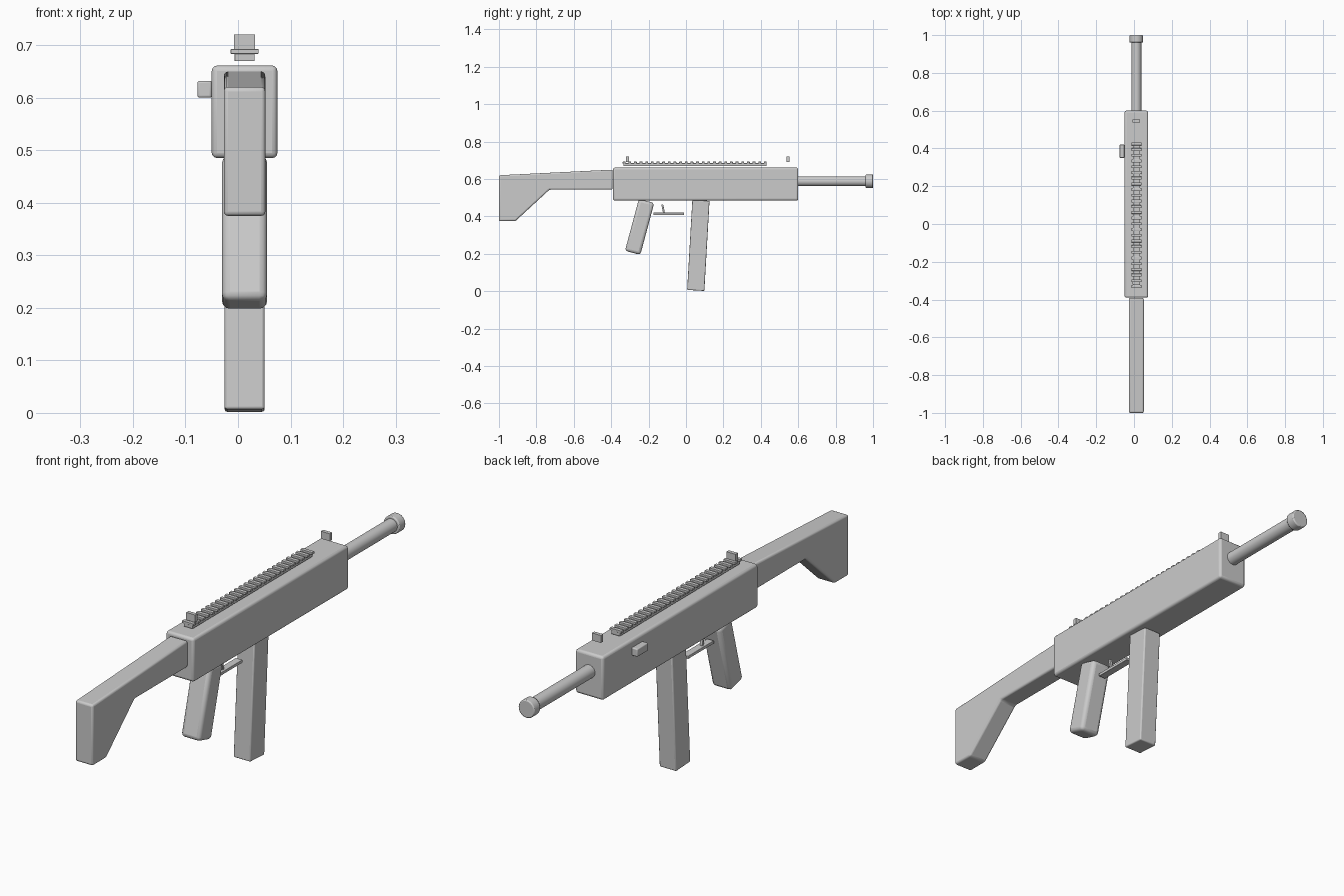
import bpy, bmesh
from math import radians

if "Cube" in bpy.data.objects:
    bpy.data.objects.remove(bpy.data.objects["Cube"])

CX = 0.0125  # centre plane of the main parts


def finish(ob, bevel, segments=3):
    if bevel:
        mod = ob.modifiers.new("bevel", 'BEVEL')
        mod.width = bevel
        mod.segments = segments
        mod.limit_method = 'ANGLE'
    bpy.ops.object.select_all(action='DESELECT')
    ob.select_set(True)
    bpy.context.view_layer.objects.active = ob
    bpy.ops.object.shade_smooth_by_angle(angle=radians(35))
    return ob


def box(name, size, centre, bevel=0.0, tilt=0.0):
    bpy.ops.mesh.primitive_cube_add(size=1, location=centre)
    ob = bpy.context.object
    ob.name = name
    ob.scale = size
    bpy.ops.object.transform_apply(location=False, rotation=False, scale=True)
    ob.rotation_euler.x = radians(tilt)
    return finish(ob, bevel)


def tube(name, radius, y0, y1, z, bevel):
    bpy.ops.mesh.primitive_cylinder_add(vertices=32, radius=radius, depth=y1 - y0,
                                        location=(CX, (y0 + y1) / 2, z),
                                        rotation=(radians(90), 0, 0))
    ob = bpy.context.object
    ob.name = name
    return finish(ob, bevel, 2)


def side_profile(name, points, x0, x1, bevel):
    bm = bmesh.new()
    face = bm.faces.new([bm.verts.new((x0, y, z)) for y, z in points])
    ext = bmesh.ops.extrude_face_region(bm, geom=[face])
    for v in ext["geom"]:
        if isinstance(v, bmesh.types.BMVert):
            v.co.x = x1
    bmesh.ops.recalc_face_normals(bm, faces=bm.faces)
    me = bpy.data.meshes.new(name)
    bm.to_mesh(me)
    bm.free()
    ob = bpy.data.objects.new(name, me)
    bpy.context.collection.objects.link(ob)
    return finish(ob, bevel)


# Main body and charging handle
box("receiver", (0.125, 0.99, 0.176), (CX, 0.105, 0.573), 0.01)
box("charging_handle", (0.027, 0.07, 0.032), (-0.0635, 0.385, 0.616), 0.004)

# Shoulder stock
side_profile("stock", [(-1, 0.62), (-0.392, 0.65), (-0.392, 0.543), (-0.73, 0.543),
                       (-0.912, 0.375), (-1, 0.375)], -0.027, 0.052, 0.008)

# Barrel and muzzle ring
tube("barrel", 0.0265, 0.58, 0.99, 0.588, 0.002)
tube("muzzle", 0.036, 0.96, 1.0, 0.588, 0.004)

# Grip and magazine
box("grip", (0.086, 0.085, 0.287), (CX, -0.248, 0.344), 0.015, -15)
box("magazine", (0.076, 0.092, 0.482), (CX, 0.066, 0.245), 0.005, -3.3)

# Trigger and guard
box("trigger_guard", (0.03, 0.165, 0.012), (CX, -0.0925, 0.414), 0.002)
box("trigger", (0.012, 0.01, 0.05), (CX, -0.122, 0.44), 0.002, 12)

# Top rail with evenly spaced teeth
box("rail_base", (0.038, 0.765, 0.015), (CX, 0.048, 0.677), 0.001)
tooth = box("rail_tooth", (0.053, 0.015, 0.009), (CX, -0.331, 0.688), 0.001)
array = tooth.modifiers.new("array", 'ARRAY')
array.count = 26
array.use_relative_offset = False
array.use_constant_offset = True
array.constant_offset_displace = (0, 0.0302, 0)

# Rear and front sights
for name, y in (("rear_sight", -0.312), ("front_sight", 0.546)):
    box(name, (0.04, 0.015, 0.03), (CX, y, 0.705))
